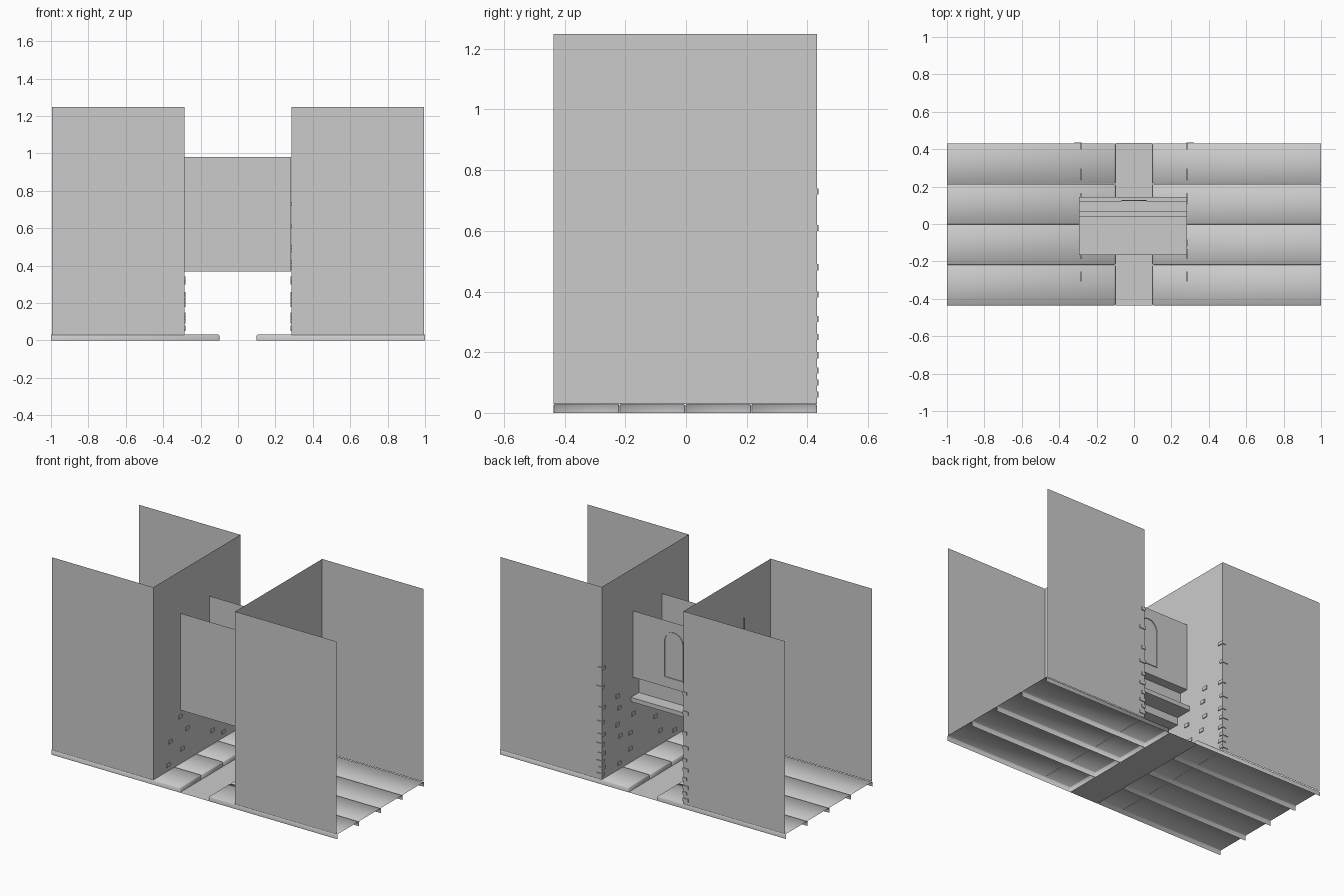
import bpy, bmesh, math

if "Cube" in bpy.data.objects:
    bpy.data.objects.remove(bpy.data.objects["Cube"])

def make(name, verts, faces, smooth=False):
    me = bpy.data.meshes.new(name)
    me.from_pydata(verts, [], faces)
    me.polygons.foreach_set("use_smooth", [smooth] * len(me.polygons))
    ob = bpy.data.objects.new(name, me)
    bpy.context.collection.objects.link(ob)
    return ob

def box(bm, lo, hi):
    vs = bmesh.ops.create_cube(bm, size=1)["verts"]
    for v in vs:
        for i in range(3):
            v.co[i] = lo[i] if v.co[i] < 0 else hi[i]
    return vs

def finish(name, bm, smooth=False):
    bmesh.ops.recalc_face_normals(bm, faces=bm.faces)
    me = bpy.data.meshes.new(name)
    bm.to_mesh(me)
    bm.free()
    me.polygons.foreach_set("use_smooth", [smooth] * len(me.polygons))
    ob = bpy.data.objects.new(name, me)
    bpy.context.collection.objects.link(ob)
    return ob

Y0, Y1, WX, Z0, Z1 = -0.437, 0.432, 0.286, 0.03, 1.248
SIDES = (("left", -1), ("right", 1))

# wall shells: open channel in plan, one per side
for side, s in SIDES:
    plan = [(s * 0.994, Y0), (s * WX, Y0), (s * WX, Y1), (s * 0.994, Y1)]
    verts = [(x, y, z) for x, y in plan for z in (Z0, Z1)]
    make(side + "_walls", verts, [(2*i, 2*i+2, 2*i+3, 2*i+1) for i in range(3)])

# foundation slabs: bevelled tops, open below and at the outer end
pitch = (Y1 - Y0) / 4
for side, s in SIDES:
    for i in range(4):
        bm = bmesh.new()
        a, b = sorted((s * 0.1, s * 1.0))
        y = Y0 + i * pitch
        box(bm, (a, y + 0.001, 0), (b, y + pitch - 0.001, 0.031))
        bmesh.ops.recalc_face_normals(bm, faces=bm.faces)
        gone = [f for f in bm.faces if f.normal.z < -0.5 or f.normal.x * s > 0.5]
        bmesh.ops.delete(bm, geom=gone, context="FACES")
        edges = [e for e in bm.edges if len(e.link_faces) == 2]
        bmesh.ops.bevel(bm, geom=edges, offset=0.005, segments=1, affect="EDGES")
        me_ob = finish(f"{side}_slab_{i + 1}", bm, True)

# path strip between the slabs
make("path", [(-0.1, Y0, 0.001), (0.1, Y0, 0.001), (0.1, Y1, 0.001), (-0.1, Y1, 0.001)],
     [(0, 1, 2, 3)])

# gate lintel: open-topped profile with a ledge on the back
prof = [(-0.165, 0.98), (-0.165, 0.368), (0.04, 0.368), (0.04, 0.415), (0.145, 0.415),
        (0.145, 0.442), (0.065, 0.442), (0.065, 0.56), (0.122, 0.56), (0.122, 0.98)]
verts = [(x, y, z) for y, z in prof for x in (-0.293, 0.284)]
make("lintel", verts, [(2*i, 2*i+1, 2*i+3, 2*i+2) for i in range(len(prof) - 1)])

# arched window rim on the back of the lintel
def arch(r, base):
    pts = [(-r, base)]
    pts += [(r * math.cos(math.pi - t * math.pi / 10),
             0.85 + r * math.sin(t * math.pi / 10)) for t in range(11)]
    return pts + [(r, base)]
rings = [[(x, y, z) for x, z in arch(r, b)]
         for r, b, y in ((0.068, 0.62, 0.122), (0.068, 0.62, 0.127),
                         (0.062, 0.626, 0.127), (0.062, 0.626, 0.122))]
n = len(rings[0])
verts = [p for r in rings for p in r]
faces = [(k*n + i, k*n + (i+1) % n, (k+1)*n + (i+1) % n, (k+1)*n + i)
         for k in range(3) for i in range(n)]
make("window_rim", verts, faces)

# scattered raised bricks on the passage walls (y, z)
spots = [(-.17, .33), (-.27, .21), (-.10, .23), (-.15, .12), (-.29, .07), (.15, .12),
         (.26, .07), (.28, .50), (.26, .42), (.28, .32), (.25, .24), (.12, .33), (.15, .22)]
corner_z = [.73, .61, .48, .39, .31, .25, .19, .14, .10, .06]
for side, s in SIDES:
    bm = bmesh.new()
    xa, xb = sorted((s * WX, s * (WX - 0.005)))
    for y, z in spots:
        box(bm, (xa, y - 0.017, z - 0.011), (xb, y + 0.017, z + 0.011))
    finish(side + "_wall_bricks", bm)
    # corner bricks, wrapping around the back edge
    bm = bmesh.new()
    for i, z in enumerate(corner_z):
        w = 0.035 if i % 2 else 0.022
        box(bm, (xa, Y1 - 0.057 + w, z - 0.01), (xb, Y1 + 0.005, z + 0.01))
        ca, cb = sorted((s * WX, s * (WX + w)))
        box(bm, (ca, Y1, z - 0.01), (cb, Y1 + 0.005, z + 0.01))
    finish(side + "_corner_bricks", bm)
